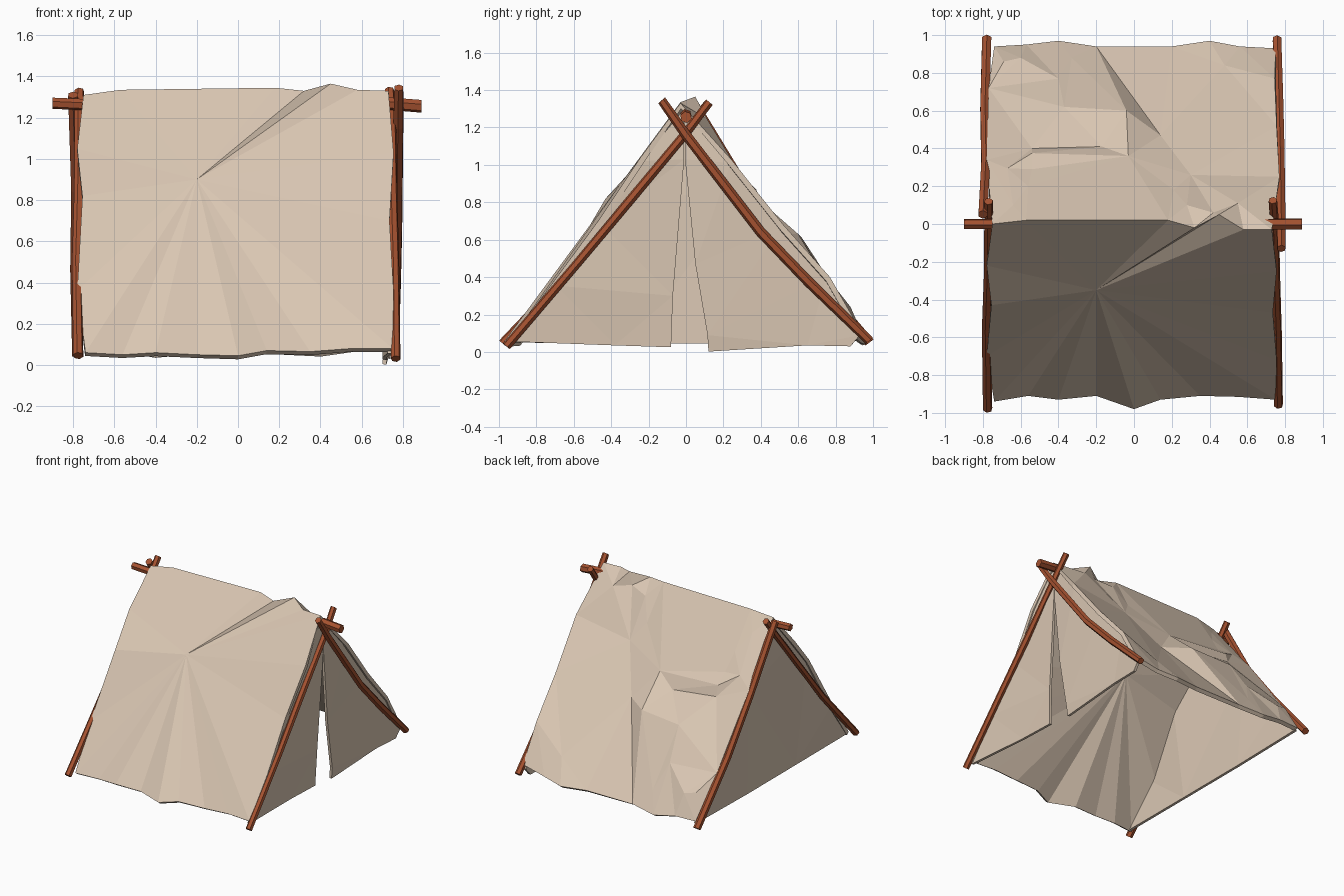
import bpy, bmesh, random
from mathutils import Vector
from mathutils.geometry import delaunay_2d_cdt

if "Cube" in bpy.data.objects:
    bpy.data.objects.remove(bpy.data.objects["Cube"])

random.seed(4)


def material(name, color):
    m = bpy.data.materials.new(name)
    m.diffuse_color = color
    m.use_nodes = True
    m.node_tree.nodes["Principled BSDF"].inputs["Base Color"].default_value = m.diffuse_color
    return m


CLOTH = material("canvas_tan", (0.70, 0.57, 0.45, 1))
WOOD = material("wood_brown", (0.38, 0.085, 0.03, 1))


def finish(bm, name, mat, thickness=0):
    me = bpy.data.meshes.new(name)
    bm.to_mesh(me)
    bm.free()
    ob = bpy.data.objects.new(name, me)
    bpy.context.collection.objects.link(ob)
    me.materials.append(mat)
    if thickness:
        s = ob.modifiers.new("thickness", "SOLIDIFY")
        s.thickness = thickness
        s.offset = -1
    return ob


def pole(name, pts, r=0.026):
    """Hexagonal, slightly crooked stick along a polyline."""
    pts = [Vector(p) for p in pts]
    axis = (pts[-1] - pts[0]).normalized()
    side = axis.cross(Vector((0.3, 0.5, 0.1))).normalized()
    up = axis.cross(side)
    bm = bmesh.new()
    rings = []
    for p in pts:
        rr = r * random.uniform(0.88, 1.08)
        ring = []
        for cx, cy in ((1, 0), (.5, .87), (-.5, .87), (-1, 0), (-.5, -.87), (.5, -.87)):
            ring.append(bm.verts.new(p + side * cx * rr + up * cy * rr))
        rings.append(ring)
    for a, b in zip(rings, rings[1:]):
        for i in range(6):
            j = (i + 1) % 6
            bm.faces.new((a[i], a[j], b[j], b[i]))
    bm.faces.new(rings[0][::-1])
    bm.faces.new(rings[-1])
    bmesh.ops.recalc_face_normals(bm, faces=bm.faces)
    return finish(bm, name, WOOD)


# Crossed poles at both ends and the ridge pole
pole("right_front_pole", [(.765, -.96, .03), (.76, -.58, .475), (.75, -.30, .81), (.745, 0, 1.17), (.735, .125, 1.335)])
pole("right_back_pole", [(.757, .98, .06), (.765, .66, .37), (.772, .40, .64), (.778, 0, 1.16), (.78, -.13, 1.345)])
pole("left_front_pole", [(-.775, -.98, .045), (-.782, -.55, .50), (-.772, -.27, .85), (-.77, 0, 1.18), (-.77, .12, 1.33)])
pole("left_back_pole", [(-.78, .98, .05), (-.79, .62, .47), (-.785, .33, .85), (-.80, .05, 1.31)])
pole("ridge_pole", [(-.90, 0, 1.27), (-.72, 0, 1.262), (0, 0, 1.255), (.73, 0, 1.268), (.89, 0, 1.255)], 0.03)

# Canvas roof: front slope is a fan, back slope is crumpled
ridge = [(-.75, 0, 1.31), (-.57, .02, 1.335), (.18, .02, 1.345), (.32, -.02, 1.33),
         (.45, .05, 1.365), (.58, -.03, 1.335), (.73, -.03, 1.33)]
front_edge = [(.755, -.25, 1.03), (.735, -.47, .70), (.755, -.72, .36), (.75, -.93, .08),
              (.55, -.915, .08), (.35, -.91, .065), (.14, -.93, .07), (0, -.98, .045), (-.2, -.91, .05),
              (-.4, -.93, .06), (-.56, -.91, .05), (-.74, -.94, .06),
              (-.78, -.70, .36), (-.755, -.43, .82), (-.78, -.22, 1.05)]
apex = (-.2, -.35, .90)
back_edge = [(.77, .25, 1.02), (.755, .52, .68), (.745, .77, .40), (.75, .93, .12), (.56, .94, .08),
             (.4, .97, .06), (.2, .94, .07), (-.2, .94, .07), (-.4, .97, .05), (-.57, .95, .08),
             (-.74, .94, .08), (-.77, .72, .38), (-.78, .34, .88)]
back_folds = [(-.03, .36, .84), (-.54, .375, .87), (-.67, .295, .95), (-.17, .41, .75),
              (-.54, .40, .79), (-.04, .60, .63), (.14, .47, .63), (.30, .26, .95),
              (.21, .18, 1.08), (-.37, .62, .61), (-.33, .88, .19), (-.40, .77, .38),
              (-.54, .29, .94), (-.64, .10, 1.20), (-.56, .20, 1.07), (.28, .10, 1.24),
              (.42, .06, 1.27), (.55, .11, 1.25), (.48, .84, .22), (-.60, .88, .24), (-.69, .86, .26)]
fold_lines = [(0, 1), (1, 2), (0, 3), (3, 4), (4, 2), (0, 5), (0, 6), (0, 8), (0, 7), (7, 8), (6, 7), (5, 6)]
fold_to_hem = (-.2, .94, .07)

bm = bmesh.new()
rim = ridge + front_edge
av = bm.verts.new(apex)
rv = [bm.verts.new(p) for p in rim]
for i in range(len(rv)):
    bm.faces.new((av, rv[i], rv[(i + 1) % len(rv)]))

outline = ridge + back_edge
pts = outline + back_folds
n = len(outline)
edges = [(a + n, b + n) for a, b in fold_lines]
edges += [(outline.index(fold_to_hem), n + 5), (outline.index(fold_to_hem), n + 6)]
co, _, tris, orig, _, _ = delaunay_2d_cdt(
    [Vector(p[:2]) for p in pts], edges, [list(range(n))], 1, 1e-5)
bv = []
for c, o in zip(co, orig):
    z = pts[o[0]][2] if o else 1.3 - 1.3 * c.y
    bv.append(bm.verts.new((c.x, c.y, z)))
for t in tris:
    bm.faces.new([bv[i] for i in t])
bmesh.ops.remove_doubles(bm, verts=bm.verts, dist=0.001)
bm.normal_update()
for f in bm.faces:
    if f.normal.z < 0:
        f.normal_flip()
finish(bm, "canvas_roof", CLOTH, 0.03)


def panel(name, pts, outward):
    """Cloth end panel from an outline."""
    bm = bmesh.new()
    f = bm.faces.new([bm.verts.new(p) for p in pts])
    bm.normal_update()
    if f.normal.x * outward < 0:
        f.normal_flip()
    bmesh.ops.triangulate(bm, faces=bm.faces)
    return finish(bm, name, CLOTH, 0.02)


# End walls: split flaps on the right, closed on the left
panel("front_door_flap", [(.725, -.01, 1.30), (.74, -.01, 1.03), (.73, -.07, .30), (.72, -.08, .025),
                          (.72, -.38, .035), (.745, -.92, .055), (.745, -.70, .355),
                          (.73, -.46, .69), (.745, -.24, 1.02)], 1)
panel("back_door_flap", [(.725, -.01, 1.30), (.755, .24, 1.01), (.745, .51, .67), (.74, .75, .40),
                         (.745, .93, .09), (.74, .88, .03), (.73, .65, .035), (.72, .12, .002),
                         (.73, .115, .09), (.735, .05, .47), (.74, -.005, 1.03)], 1)
panel("closed_end_wall", [(-.74, 0, 1.29), (-.765, -.21, 1.04), (-.745, -.42, .80), (-.765, -.69, .36),
                          (-.74, -.92, .05), (-.735, -.3, .045), (-.735, .3, .045), (-.74, .93, .06),
                          (-.76, .71, .38), (-.77, .33, .87)], -1)
